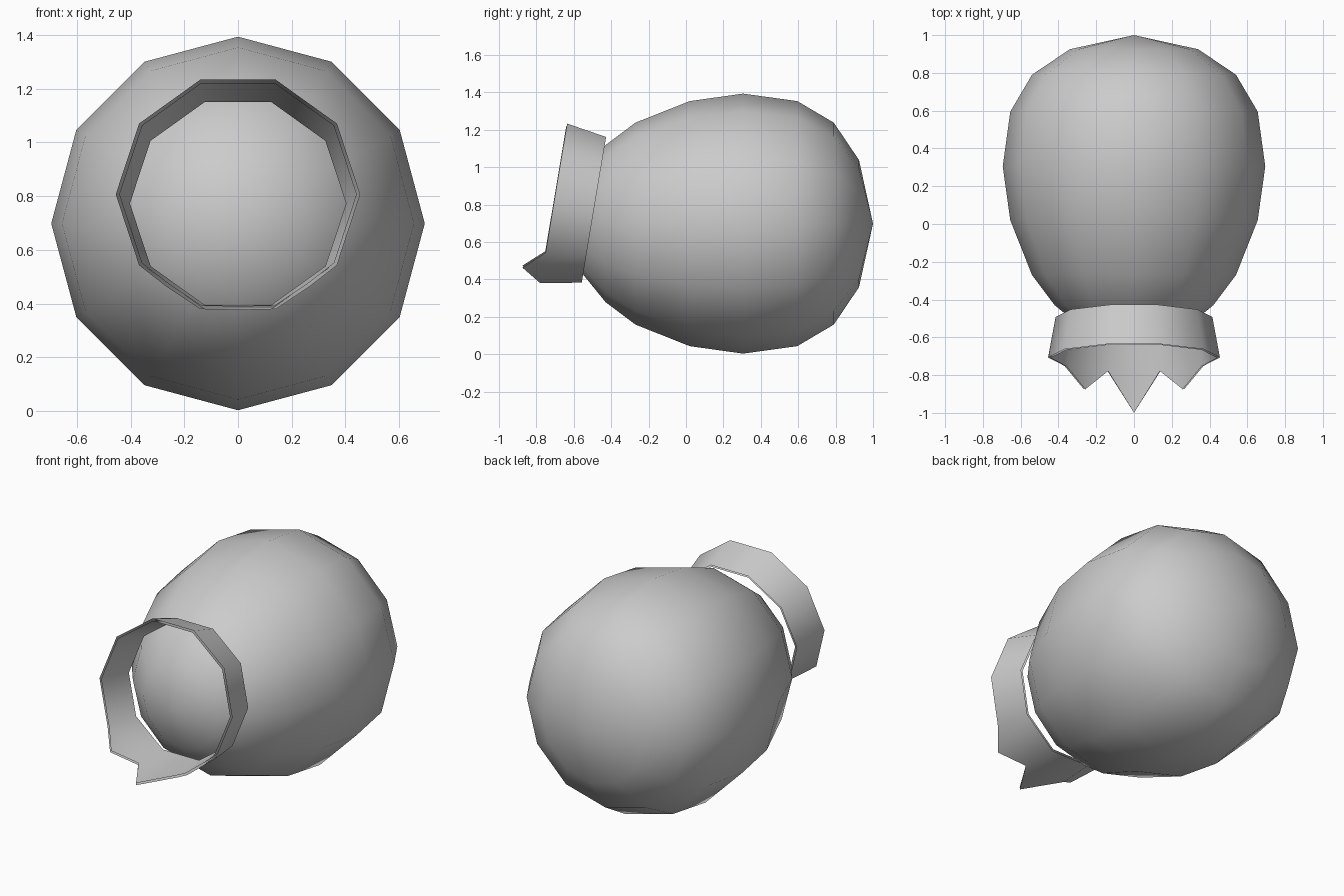
import bpy, bmesh
from math import sin, cos, pi, radians
from mathutils import Matrix, Vector

if "Cube" in bpy.data.objects:
    bpy.data.objects.remove(bpy.data.objects["Cube"])


def make_object(name, bm):
    mesh = bpy.data.meshes.new(name)
    bm.to_mesh(mesh)
    bm.free()
    obj = bpy.data.objects.new(name, mesh)
    bpy.context.collection.objects.link(obj)
    return obj


def smooth(obj, angle):
    bpy.ops.object.select_all(action='DESELECT')
    obj.select_set(True)
    bpy.context.view_layer.objects.active = obj
    bpy.ops.object.shade_smooth_by_angle(angle=radians(angle))


# Egg-shaped body: (y, radius) profile spun in 12 steps around the y axis
profile = [(1.0, 0), (0.925, 0.34), (0.79, 0.54), (0.595, 0.655), (0.305, 0.695),
           (0.02, 0.655), (-0.27, 0.54), (-0.43, 0.42), (-0.56, 0.26), (-0.62, 0)]
axis_z = 0.698
bm = bmesh.new()
verts = [bm.verts.new((0, y, axis_z + r)) for y, r in profile]
edges = [bm.edges.new(pair) for pair in zip(verts, verts[1:])]
bmesh.ops.spin(bm, geom=verts + edges, cent=(0, 0, axis_z), axis=(0, 1, 0),
               angle=2 * pi, steps=12)
bmesh.ops.remove_doubles(bm, verts=bm.verts, dist=0.001)
bmesh.ops.recalc_face_normals(bm, faces=bm.faces)
smooth(make_object("body", bm), 60)

# Tilted, flared ten-sided collar, with three points on its lower front edge
SIDES, TILT = 10, radians(9.5)


def rim(bm, center_y, center_z, radius):
    points = []
    for i in range(SIDES):
        a = 2 * pi * i / SIDES
        up = radius * sin(a)
        points.append(bm.verts.new((radius * cos(a), center_y + up * sin(TILT),
                                    center_z + up * cos(TILT))))
    return points


bm = bmesh.new()
back = rim(bm, -0.4925, 0.772, 0.415)
front = rim(bm, -0.707, 0.806, 0.455)
spike_length = {6: 0.5, 7: 1.0, 8: 0.5}   # side index: length relative to the collar
for i in range(SIDES):
    j = (i + 1) % SIDES
    face = [back[i], back[j], front[j], front[i]]
    if i in spike_length:
        front_mid = (front[i].co + front[j].co) / 2
        back_mid = (back[i].co + back[j].co) / 2
        tip = front_mid + (front_mid - back_mid) * spike_length[i]
        face.insert(3, bm.verts.new(tip))
    bm.faces.new(face)
collar = make_object("collar", bm)

# Inner lining sheet, left open at the rims
lining = collar.modifiers.new("lining", 'SOLIDIFY')
lining.thickness = 0.013
lining.offset = -1
lining.use_rim = False
smooth(collar, 40)
